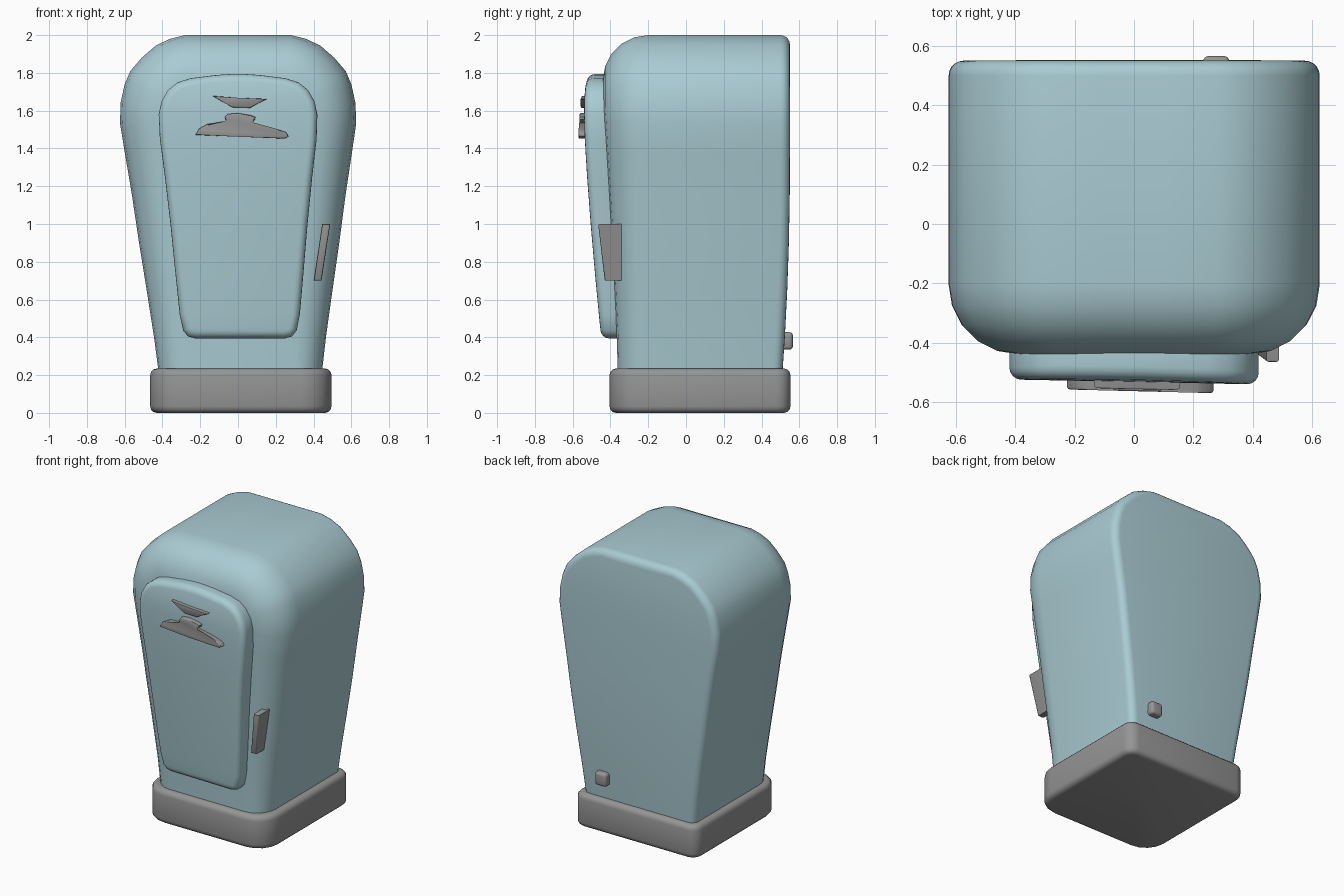
import bpy, bmesh, math
from mathutils import Vector

if "Cube" in bpy.data.objects:
    bpy.data.objects.remove(bpy.data.objects["Cube"], do_unlink=True)


def material(name, rgb):
    m = bpy.data.materials.new(name)
    m.use_nodes = True
    m.diffuse_color = (*rgb, 1)
    m.node_tree.nodes["Principled BSDF"].inputs["Base Color"].default_value = (*rgb, 1)
    return m


blue = material("pale blue enamel", (0.40, 0.60, 0.65))
grey = material("grey metal", (0.30, 0.30, 0.30))


def finish(name, bm, mat, angle=45):
    bmesh.ops.recalc_face_normals(bm, faces=bm.faces)
    me = bpy.data.meshes.new(name)
    bm.to_mesh(me)
    bm.free()
    me.materials.append(mat)
    ob = bpy.data.objects.new(name, me)
    bpy.context.collection.objects.link(ob)
    bpy.ops.object.select_all(action="DESELECT")
    ob.select_set(True)
    bpy.context.view_layer.objects.active = ob
    bpy.ops.object.shade_smooth_by_angle(angle=math.radians(angle))
    return ob


def lean(z):
    """Slight sideways drift of the lower half."""
    return 0.014 * max(0, 1 - z / 1.6)


def loft(name, half, front, back, r_front, r_back, open_bottom, steps=5, twist=0):
    """Mirrored half outline (x, z), swept front to back with rounded rims."""
    n = len(half)
    pts = [Vector(p) for p in half]
    normals = []
    for i, p in enumerate(pts):
        a = pts[i - 1] if i else Vector((-p.x, p.y))
        b = pts[i + 1] if i < n - 1 else Vector((-p.x, p.y))
        t = ((p - a).normalized() + (b - p).normalized()).normalized()
        normals.append(Vector((t.y, -t.x)))
    if open_bottom:
        normals[0] = Vector((1, 0))
    bm = bmesh.new()
    rings = []
    sweep = [math.pi / 2 * i / steps for i in range(steps + 1)]
    for side, radius, angles in ((front, r_front, sweep), (back, r_back, sweep[::-1])):
        sign = 1 if side is front else -1
        for a in angles:
            right, left = [], []
            for p, nm in zip(pts, normals):
                r = radius(p.y)
                q = p - nm * r * (1 - math.sin(a))
                y = side(q.y) + sign * r * (1 - math.cos(a))
                for s, row in ((1, right), (-1, left)):
                    x = s * q.x
                    row.append(bm.verts.new((x + lean(q.y), y - twist * x, q.y)))
            rings.append(right + left[::-1])
    for r0, r1 in zip(rings, rings[1:]):
        for i in range(2 * n):
            j = (i + 1) % (2 * n)
            bm.faces.new((r0[i], r0[j], r1[j], r1[i]))
    # caps as rows of quads so they follow the bowed surfaces
    for ring in (rings[0], rings[-1]):
        for i in range(n - 1):
            bm.faces.new((ring[i], ring[i + 1], ring[-2 - i], ring[-1 - i]))
    bmesh.ops.remove_doubles(bm, verts=bm.verts, dist=0.0005)
    return finish(name, bm, blue)


def prism(name, outline, front, back, bevel, segments=2):
    """Outline in x, z between two depth rules."""
    bm = bmesh.new()
    f = [bm.verts.new((x, front(x, z), z)) for x, z in outline]
    b = [bm.verts.new((x, back(x, z), z)) for x, z in outline]
    n = len(outline)
    bm.faces.new(f)
    bm.faces.new(b[::-1])
    for i in range(n):
        j = (i + 1) % n
        bm.faces.new((f[i], b[i], b[j], f[j]))
    rim = [e for e in bm.edges if e.verts[0] in f and e.verts[1] in f]
    bmesh.ops.bevel(bm, geom=rim, offset=bevel, segments=segments, profile=0.5,
                    affect="EDGES", clamp_overlap=True)
    return finish(name, bm, grey)


def rounded_block(name, lo, hi, corner_front, corner_back, rim):
    """Box with its own corner radius at front and back, and soft rims."""
    bm = bmesh.new()
    bmesh.ops.create_cube(bm, size=1)
    for v in bm.verts:
        v.co = [lo[i] if v.co[i] < 0 else hi[i] for i in range(3)]
    middle = (lo[1] + hi[1]) / 2
    for radius, in_front in ((corner_front, True), (corner_back, False)):
        edges = [e for e in bm.edges
                 if abs(e.verts[0].co.z - e.verts[1].co.z) > 0.01
                 and all((v.co.y < middle) == in_front for v in e.verts)]
        bmesh.ops.bevel(bm, geom=edges, offset=radius, segments=4, profile=0.5, affect="EDGES")
    edges = [e for e in bm.edges if abs(e.verts[0].co.z - e.verts[1].co.z) < 0.001]
    bmesh.ops.bevel(bm, geom=edges, offset=rim, segments=3, profile=0.5, affect="EDGES")
    return finish(name, bm, grey, 50)


# depth rules for the cabinet and door
def body_front(z):
    return -0.36 - 0.08 * min(1, max(0, (z - 0.23) / 1.4)) ** 1.2


def body_back(z):
    return 0.55 - 0.04 * max(0, (1.3 - z) / 1.1) ** 2


def door_front(z):
    return -0.532 + 0.088 * max(0, (1.55 - z) / 1.15) ** 1.3 + 0.3 * max(0, z - 1.6) ** 2


# cabinet body, tapering down to the plinth
body_half = [(0.428, 0.18), (0.455, 0.4), (0.492, 0.65), (0.53, 0.9), (0.565, 1.15),
             (0.6, 1.37), (0.625, 1.53), (0.622, 1.64), (0.6, 1.74), (0.57, 1.81),
             (0.51, 1.88), (0.435, 1.945), (0.36, 1.98), (0.28, 2.0), (0.1, 2.0)]
loft("cabinet_body", body_half, body_front, body_back,
     lambda z: 0.13 + 0.11 * min(1, z / 1.7), lambda z: 0.05, True)

# door panel
door_half = [(0.24, 0.395), (0.275, 0.405), (0.3, 0.435), (0.318, 0.52), (0.34, 0.75),
             (0.363, 1.0), (0.39, 1.25), (0.415, 1.45), (0.42, 1.58), (0.405, 1.65),
             (0.37, 1.71), (0.32, 1.75), (0.25, 1.772), (0.12, 1.788), (0.04, 1.794)]
loft("door", door_half, door_front, lambda z: body_front(z) + 0.03,
     lambda z: 0.04, lambda z: 0.004, False, steps=4, twist=0.02)

# plinth
rounded_block("plinth", (-0.465, -0.405, 0), (0.495, 0.553, 0.235), 0.16, 0.075, 0.035)

# door handle
prism("door_handle", [(0.4, 0.7), (0.442, 0.7), (0.488, 1.0), (0.446, 1.0)],
      lambda x, z: -0.43 - 0.117 * (z - 0.7), lambda x, z: -0.32 - 0.04 * (z - 0.7), 0.008)

# trim plates on the door
prism("upper_trim", [(-0.135, 1.678), (0.0, 1.668), (0.153, 1.662), (0.105, 1.638),
                     (0.065, 1.615), (-0.03, 1.618), (-0.07, 1.64)],
      lambda x, z: -0.556 - 0.02 * x, lambda x, z: -0.5, 0.006)
prism("lower_trim", [(-0.225, 1.472), (0.0, 1.462), (0.25, 1.452), (0.267, 1.465),
                     (0.255, 1.485), (0.2, 1.505), (0.06, 1.535), (0.09, 1.552),
                     (0.092, 1.566), (0.07, 1.575), (0.0, 1.587), (-0.055, 1.582),
                     (-0.07, 1.566), (-0.065, 1.552), (-0.045, 1.54), (-0.16, 1.53),
                     (-0.205, 1.505)],
      lambda x, z: -0.563 - 0.025 * x, lambda x, z: -0.5, 0.008)

# cable socket at the back
rounded_block("rear_socket", (0.232, 0.48, 0.335), (0.322, 0.566, 0.427), 0.015, 0.02, 0.018)
